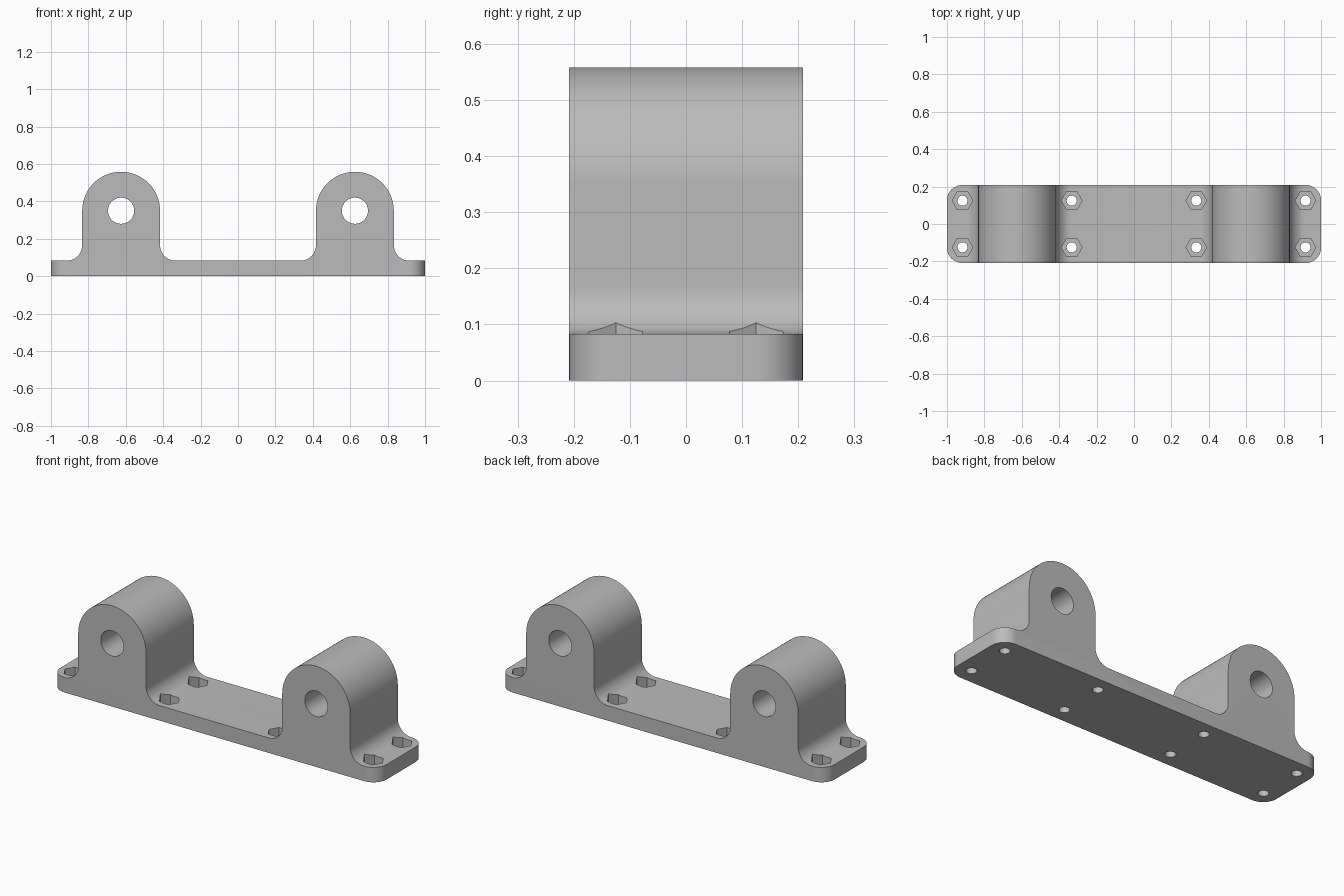
import bpy, bmesh, math

if "Cube" in bpy.data.objects:
    bpy.data.objects.remove(bpy.data.objects["Cube"], do_unlink=True)

DEPTH = 0.417        # front to back
BASE = 0.083         # plate thickness
LUG_X, LUG_Z, LUG_R = 0.625, 0.35, 0.208
FILLET = 0.083
HOLE_X, HOLE_Y = (0.333, 0.917), 0.125

grey = bpy.data.materials.new("plain grey")
grey.use_nodes = True
colour = (0.5, 0.5, 0.5, 1)
grey.diffuse_color = colour
grey.node_tree.nodes["Principled BSDF"].inputs["Base Color"].default_value = colour


def arc(cx, cz, r, start, end, steps):
    angles = [math.radians(start + (end - start) * i / steps) for i in range(steps + 1)]
    return [(cx + r * math.cos(a), cz + r * math.sin(a)) for a in angles]


def lug(cx):
    """Outline of one lug with its foot fillets, from right to left."""
    reach, foot = LUG_R + FILLET, BASE + FILLET
    return (arc(cx + reach, foot, FILLET, 270, 180, 12)
            + arc(cx, LUG_Z, LUG_R, 0, 180, 40)
            + arc(cx - reach, foot, FILLET, 0, -90, 12))


def cutter(name, sides, radius, length, location, rotation=(0, 0, 0)):
    bpy.ops.mesh.primitive_cylinder_add(vertices=sides, radius=radius, depth=length,
                                        location=location, rotation=rotation)
    ob = bpy.context.object
    ob.name = name
    ob.hide_render = True
    return ob


# Body: the side outline extruded through the depth
outline = [(-1, 0), (1, 0), (1, BASE)] + lug(LUG_X) + lug(-LUG_X) + [(-1, BASE)]
bm = bmesh.new()
face = bm.faces.new([bm.verts.new((x, -DEPTH / 2, z)) for x, z in outline])
grown = bmesh.ops.extrude_face_region(bm, geom=[face])
bmesh.ops.translate(bm, vec=(0, DEPTH, 0),
                    verts=[v for v in grown["geom"] if isinstance(v, bmesh.types.BMVert)])
bmesh.ops.recalc_face_normals(bm, faces=bm.faces)

# Rounded plate corners
corners = [e for e in bm.edges
           if all(abs(v.co.x) > 0.99 for v in e.verts)
           and abs(e.verts[0].co.z - e.verts[1].co.z) > 0.05]
bmesh.ops.bevel(bm, geom=corners, offset=0.082, segments=12, profile=0.5,
                affect='EDGES', clamp_overlap=False)
mesh = bpy.data.meshes.new("bracket")
bm.to_mesh(mesh)
bm.free()
bracket = bpy.data.objects.new("bracket", mesh)
bpy.context.collection.objects.link(bracket)
mesh.materials.append(grey)

# Shaft holes, bolt holes and hexagonal nut pockets
cutters = [cutter("shaft_hole", 48, 0.07, 1, (s * LUG_X, 0, LUG_Z), (math.pi / 2, 0, 0))
           for s in (-1, 1)]
for x in HOLE_X:
    for sx in (-1, 1):
        for sy in (-1, 1):
            px, py = sx * x, sy * HOLE_Y
            cutters.append(cutter("bolt_hole", 32, 0.027, 0.4, (px, py, 0)))
            pocket = cutter("nut_pocket", 6, 0.055, 0.12, (px, py, 0.093),
                            (0, 0, math.pi / 2))
            cutters.append(pocket)

bpy.ops.object.select_all(action='DESELECT')
bpy.context.view_layer.objects.active = bracket
bracket.select_set(True)
for tool in cutters:
    cut = bracket.modifiers.new(tool.name, 'BOOLEAN')
    cut.operation = 'DIFFERENCE'
    cut.solver = 'EXACT'
    cut.object = tool
    bpy.ops.object.modifier_apply(modifier=cut.name)
for tool in cutters:
    bpy.data.objects.remove(tool, do_unlink=True)

bpy.ops.object.shade_smooth_by_angle(angle=math.radians(30))
